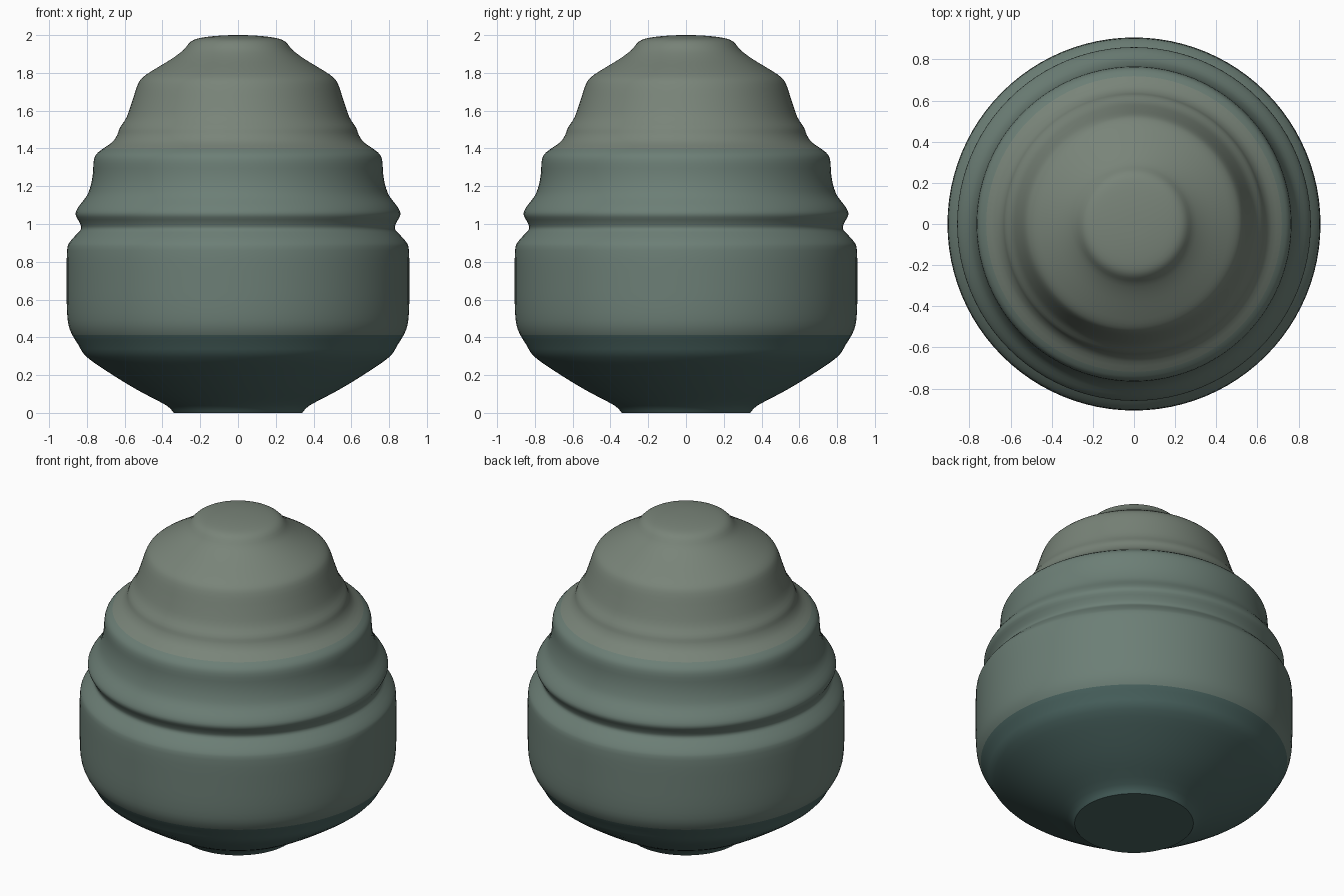
import bpy, bmesh, math
from mathutils import Vector

if "Cube" in bpy.data.objects:
    bpy.data.objects.remove(bpy.data.objects["Cube"])

SEGMENTS = 96
SMOOTH_STEPS = 3

# Outline from the foot up to the crown: (radius, height)
profile = [
    (0.34, 0.0), (0.38, 0.04), (0.53, 0.12), (0.67, 0.205), (0.80, 0.295),
    (0.845, 0.36), (0.89, 0.44), (0.905, 0.53), (0.907, 0.70), (0.905, 0.86),
    (0.89, 0.905), (0.855, 0.945), (0.83, 0.975), (0.84, 1.01), (0.86, 1.05),
    (0.845, 1.09), (0.80, 1.15), (0.778, 1.21), (0.768, 1.27), (0.763, 1.34),
    (0.74, 1.38), (0.67, 1.43), (0.64, 1.47), (0.625, 1.51), (0.59, 1.565),
    (0.56, 1.65), (0.53, 1.74), (0.50, 1.78), (0.44, 1.82), (0.35, 1.875),
    (0.29, 1.92), (0.25, 1.965), (0.20, 1.985), (0.10, 1.997), (0.0, 2.0),
]


def smooth_curve(points, steps):
    """Catmull-Rom curve through the points."""
    p = [Vector(q) for q in points]
    p = [2 * p[0] - p[1]] + p + [Vector((-points[-2][0], points[-2][1]))]
    out = []
    for i in range(1, len(p) - 2):
        a, b, c, d = p[i - 1:i + 3]
        for s in range(steps):
            t = s / steps
            out.append(0.5 * (2 * b + (c - a) * t + (2 * a - 5 * b + 4 * c - d) * t * t
                              + (3 * b - a - 3 * c + d) * t ** 3))
    return out


def make_material(name, color):
    mat = bpy.data.materials.new(name)
    mat.diffuse_color = (*color, 1)
    mat.use_nodes = True
    mat.node_tree.nodes["Principled BSDF"].inputs["Base Color"].default_value = mat.diffuse_color
    return mat


# Turned body: rings around z, closed with a flat foot and a crown fan
bm = bmesh.new()
rings = []
for r, z in smooth_curve(profile, SMOOTH_STEPS):
    rings.append([bm.verts.new((r * math.cos(2 * math.pi * k / SEGMENTS),
                                r * math.sin(2 * math.pi * k / SEGMENTS), z))
                  for k in range(SEGMENTS)])

for low, high in zip(rings, rings[1:]):
    for k in range(SEGMENTS):
        n = (k + 1) % SEGMENTS
        bm.faces.new((low[k], low[n], high[n], high[k]))
bm.faces.new(list(reversed(rings[0])))
tip = bm.verts.new((0, 0, 2.0))
for k in range(SEGMENTS):
    bm.faces.new((rings[-1][k], rings[-1][(k + 1) % SEGMENTS], tip))

# Colour bands: dark teal underside, teal-green body, grey-green crown
for f in bm.faces:
    z = f.calc_center_median().z
    f.material_index = 0 if z < 0.4 else 1 if z < 1.4 else 2

mesh = bpy.data.meshes.new("tiered_body")
bm.to_mesh(mesh)
bm.free()
body = bpy.data.objects.new("tiered_body", mesh)
bpy.context.collection.objects.link(body)
mesh.materials.append(make_material("dark_teal", (0.07, 0.13, 0.12)))
mesh.materials.append(make_material("teal_green", (0.15, 0.21, 0.18)))
mesh.materials.append(make_material("grey_green", (0.19, 0.23, 0.19)))

bpy.context.view_layer.objects.active = body
body.select_set(True)
bpy.ops.object.shade_smooth_by_angle(angle=math.radians(40))
